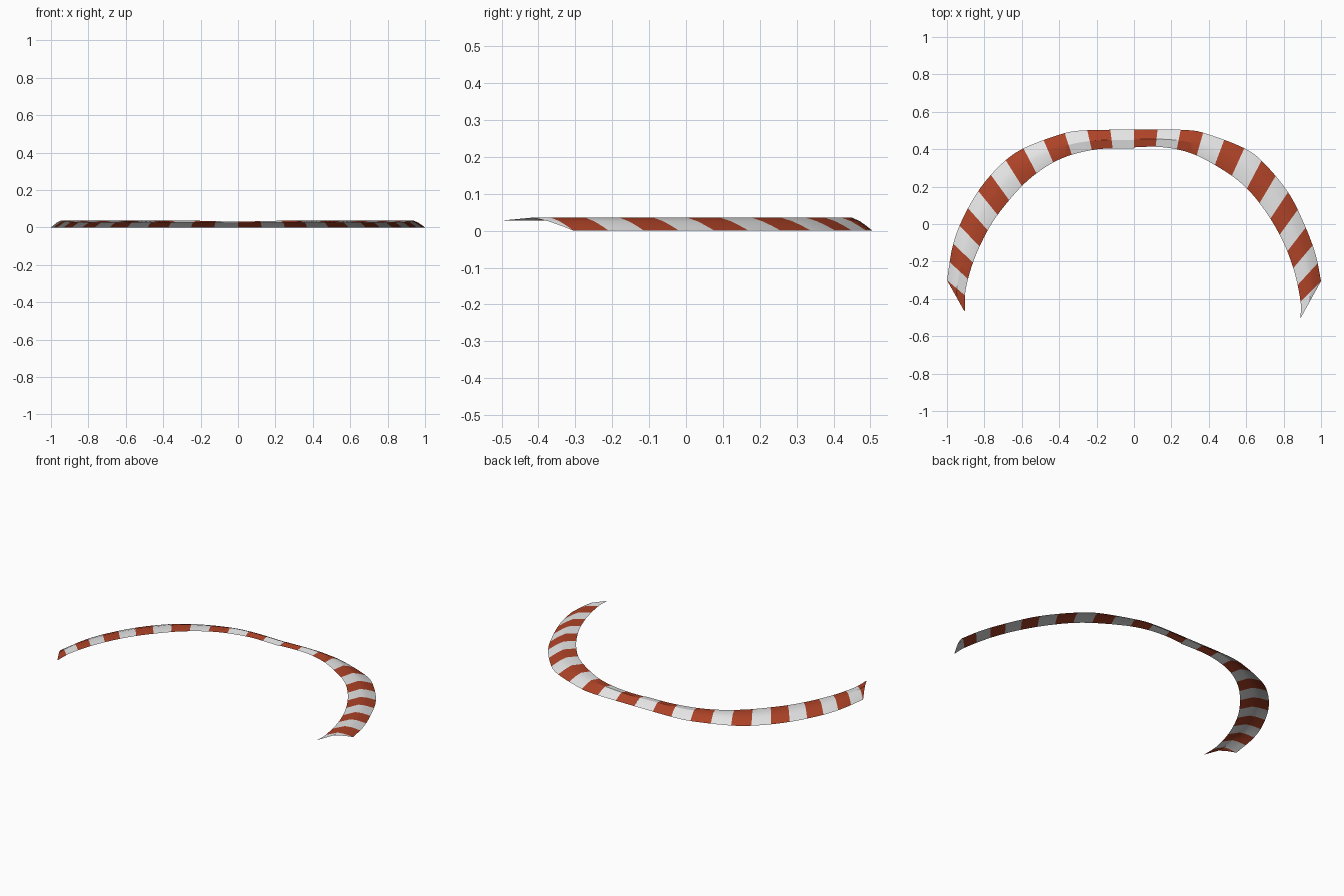
import bpy, bmesh, math
from mathutils import Vector

if "Cube" in bpy.data.objects:
    bpy.data.objects.remove(bpy.data.objects["Cube"])

def material(name, rgb):
    m = bpy.data.materials.new(name)
    m.diffuse_color = (*rgb, 1)
    m.use_nodes = True
    m.node_tree.nodes["Principled BSDF"].inputs["Base Color"].default_value = m.diffuse_color
    return m

WHITE = material("kerb white", (0.78, 0.78, 0.78))
RED = material("kerb red", (0.42, 0.055, 0.02))

# plan outlines, from the middle of the bend to each end
R_OUT = [(0, .505), (.27, .503), (.39, .482), (.60, .40), (.71, .31), (.83, .16), (.91, 0), (.97, -.16), (1, -.305)]
R_IN = [(0, .41), (.12, .413), (.25, .395), (.38, .345), (.56, .23), (.68, .10), (.78, -.06), (.85, -.23), (.89, -.41), (.89, -.505)]
L_OUT = [(0, .505), (-.28, .50), (-.41, .474), (-.60, .40), (-.72, .31), (-.83, .18), (-.92, .02), (-.97, -.12), (-1, -.30)]
L_IN = [(0, .405), (-.21, .398), (-.40, .345), (-.56, .24), (-.69, .10), (-.78, -.03), (-.855, -.19), (-.90, -.35), (-.905, -.47)]

# cross-section: (fraction from outer to inner edge, height)
PROFILE = [(0, 0), (.15, .012), (.33, .025), (.55, .0355), (1, .027)]
SUB = 4  # rings per stripe

def smooth(points, n=8):
    """Catmull-Rom curve through the points."""
    p = [Vector(q) for q in points]
    p = [2 * p[0] - p[1]] + p + [2 * p[-1] - p[-2]]
    out = []
    for i in range(1, len(p) - 2):
        a, b, c, d = p[i - 1:i + 3]
        for k in range(n):
            t = k / n
            out.append(.5 * (2 * b + (c - a) * t + (2 * a - 5 * b + 4 * c - d) * t * t
                             + (3 * b - a - 3 * c + d) * t ** 3))
    return out + [p[-2]]

def at(curve, u):
    """Point at length fraction u."""
    lens = [(b - a).length for a, b in zip(curve, curve[1:])]
    s = u * sum(lens)
    for a, b, l in zip(curve, curve[1:], lens):
        if s <= l:
            return a.lerp(b, s / l)
        s -= l
    return curve[-1].copy()

def fractions(count):
    """Stripe boundaries, slightly longer near the middle of the bend."""
    w = [1.13 - .26 * i / (count - 1) for i in range(count)]
    total, s, out = sum(w), 0, [0]
    for x in w:
        s += x
        out.append(s / total)
    return out

def kerb(name, outer, inner, first_red):
    outer, inner = smooth(outer), smooth(inner)
    fo, fi = fractions(13) + [1], fractions(14)  # last stripe is a triangle
    bm = bmesh.new()
    rings = []
    for k in range(14 * SUB + 1):
        i, t = min(k // SUB, 13), k / SUB - min(k // SUB, 13)
        o = at(outer, fo[i] + (fo[i + 1] - fo[i]) * t)
        n = at(inner, fi[i] + (fi[i + 1] - fi[i]) * t)
        lift = .86 + .14 * min(1, abs(o.x) / .22)
        ring = []
        for f, z in PROFILE:
            q = o.lerp(n, f)
            ring.append(bm.verts.new((q.x, q.y, z * lift)))
        rings.append(ring)
    for k, (a, b) in enumerate(zip(rings, rings[1:])):
        for j in range(len(PROFILE) - 1):
            f = bm.faces.new((a[j], a[j + 1], b[j + 1], b[j]))
            f.material_index = int((k // SUB % 2 == 0) == first_red)
            f.normal_update()
            if f.normal.z < 0:
                f.normal_flip()
    bmesh.ops.remove_doubles(bm, verts=bm.verts, dist=1e-5)
    me = bpy.data.meshes.new(name)
    bm.to_mesh(me)
    bm.free()
    me.materials.append(WHITE)
    me.materials.append(RED)
    ob = bpy.data.objects.new(name, me)
    bpy.context.collection.objects.link(ob)
    bpy.context.view_layer.objects.active = ob
    ob.select_set(True)
    bpy.ops.object.shade_smooth_by_angle(angle=math.radians(30))
    ob.select_set(False)

# the two halves of the striped kerb
kerb("kerb_right", R_OUT, R_IN, True)
kerb("kerb_left", L_OUT, L_IN, False)
